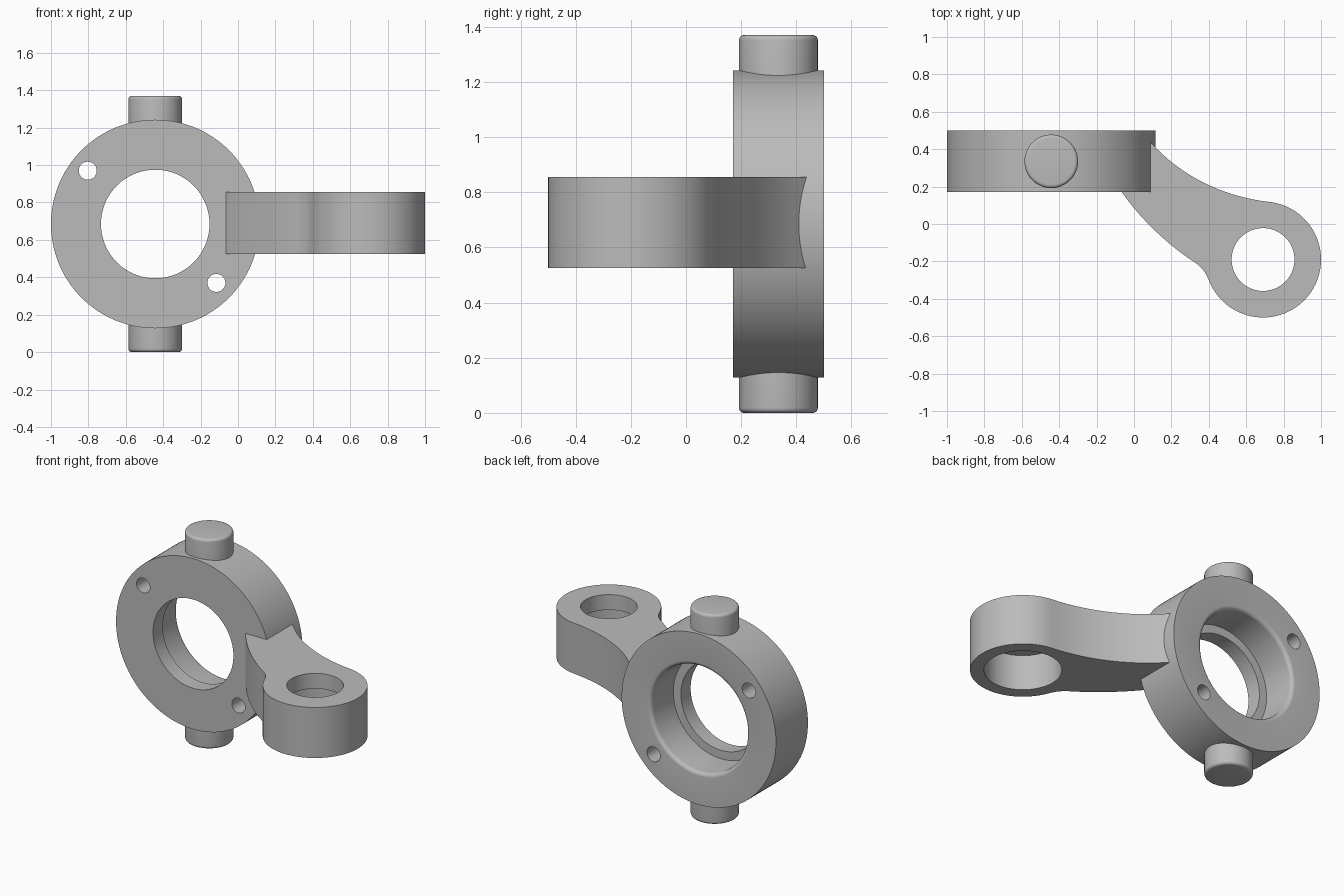
import bpy, bmesh
from math import pi, sin, cos, radians
from mathutils import Matrix, Vector
from mathutils.geometry import interpolate_bezier

cube = bpy.data.objects.get("Cube")
if cube:
    bpy.data.objects.remove(cube, do_unlink=True)

steel = bpy.data.materials.new("plain grey steel")
steel.use_nodes = True
GREY = (0.5, 0.5, 0.5, 1)
steel.diffuse_color = GREY
steel.node_tree.nodes["Principled BSDF"].inputs["Base Color"].default_value = GREY

RING = Vector((-0.4425, 0.335, 0.685))    # centre of the ring
EYE = Vector((0.69, -0.19, 0.69))         # centre of the eye at the arm's end
HALF = 0.165                              # half thickness of ring and arm
LIP = 0.1                                 # thickness of the lip behind each bore
TO_Y = Matrix.Rotation(-pi / 2, 4, 'X')   # turns local z to +y


def finish(name, bm, matrix):
    bmesh.ops.recalc_face_normals(bm, faces=bm.faces)
    bm.transform(matrix)
    mesh = bpy.data.meshes.new(name)
    bm.to_mesh(mesh)
    bm.free()
    mesh.materials.append(steel)
    obj = bpy.data.objects.new(name, mesh)
    bpy.context.collection.objects.link(obj)
    return obj


def lathe(name, profile, matrix, closed=False, steps=96):
    """Spin a (radius, height) profile around local z."""
    bm = bmesh.new()
    verts = [bm.verts.new((r, 0, h)) for r, h in profile]
    pairs = list(zip(verts, verts[1:]))
    if closed:
        pairs.append((verts[-1], verts[0]))
    edges = [bm.edges.new(p) for p in pairs]
    bmesh.ops.spin(bm, geom=verts + edges, cent=(0, 0, 0), axis=(0, 0, 1),
                   angle=2 * pi, steps=steps)
    bmesh.ops.remove_doubles(bm, verts=bm.verts, dist=1e-5)
    return finish(name, bm, matrix)


def fillet(r, h, size, start, n=5):
    """Quarter-round points about (r, h), from the start angle in degrees."""
    return [(r + size * cos(radians(start + 90 * i / n)),
             h + size * sin(radians(start + 90 * i / n))) for i in range(n + 1)]


def drill(name, radius, low, high, matrix):
    return lathe(name, [(0, low), (radius, low), (radius, high), (0, high)], matrix, steps=64)


def cut(obj, cutters):
    bpy.context.view_layer.objects.active = obj
    for cutter in cutters:
        cutter.hide_render = True
        mod = obj.modifiers.new("cut", 'BOOLEAN')
        mod.operation = 'DIFFERENCE'
        mod.solver = 'EXACT'
        mod.object = cutter
        bpy.ops.object.modifier_apply(modifier=mod.name)
        bpy.data.objects.remove(cutter, do_unlink=True)


# Ring: narrow bore in front, wider rounded seat behind
outer, bore, seat, soft = 0.5575, 0.29, 0.345, 0.025
profile = [(bore, -HALF), (outer, -HALF), (outer, HALF)]
profile += fillet(seat + soft, HALF - soft, soft, 90)
profile += [(seat, LIP - HALF), (bore, LIP - HALF)]
ring = lathe("ring", profile, Matrix.Translation(RING) @ TO_Y, closed=True, steps=128)

# Two small through holes in the ring
cut(ring, [drill("bolt_hole_cutter", 0.048, -0.3, 0.3,
                 Matrix.Translation(RING + Vector((x, 0, z))) @ TO_Y)
           for x, z in ((-0.361, 0.285), (0.327, -0.315))])

# Pivot pins above and below
pin_r, soft = 0.143, 0.018
pin = [(0, 0.46), (pin_r, 0.46)] + fillet(pin_r - soft, 0.685 - soft, soft, 0) + [(0, 0.685)]
pins = [lathe(name, pin, Matrix.Translation(RING) @ Matrix.Rotation(turn, 4, 'X'))
        for name, turn in (("upper_pin", 0), ("lower_pin", pi))]


# Arm outline: curved flanks around a round eye, root sunk into the ring
def curve(*points, n=16):
    return [v.to_2d() for v in interpolate_bezier(*[Vector((x, y, 0)) for x, y in points], n)]


eye_r, first, last = 0.31, radians(84), radians(-159)
eye = [EYE.to_2d() + eye_r * Vector((cos(a), sin(a)))
       for a in (first + (last - first) * i / 60 for i in range(61))]
top_flank = curve((0.085, 0.441), (0.25, 0.255), (0.48, 0.145), eye[0])
neck = curve(eye[-1], (0.38, -0.255), (0.37, -0.24), (0.33, -0.208), n=8)
low_flank = curve((0.33, -0.208), (0.19, -0.12), (0.04, 0.02), (-0.065, 0.17))
root = [Vector((-0.06, 0.2)), Vector((0.04, 0.48))]
outline = top_flank[:-1] + eye[:-1] + neck[:-1] + low_flank + root

bm = bmesh.new()
base = bm.faces.new([bm.verts.new((p.x, p.y, -HALF)) for p in outline])
top = bmesh.ops.extrude_face_region(bm, geom=[base])["geom"]
bmesh.ops.translate(bm, vec=(0, 0, 2 * HALF),
                    verts=[g for g in top if isinstance(g, bmesh.types.BMVert)])
arm = finish("arm", bm, Matrix.Translation((0, 0, EYE.z)))

# Eye: narrow hole through the top, wider seat from below
at_eye = Matrix.Translation(EYE)
cut(arm, [drill("eye_seat_cutter", 0.228, -0.3, HALF - LIP, at_eye),
          drill("eye_hole_cutter", 0.168, -0.3, 0.3, at_eye)])

# Smooth the round walls and keep the rims sharp
bpy.ops.object.select_all(action='DESELECT')
for obj in [ring, arm] + pins:
    obj.select_set(True)
bpy.context.view_layer.objects.active = ring
bpy.ops.object.shade_smooth_by_angle(angle=radians(30))
